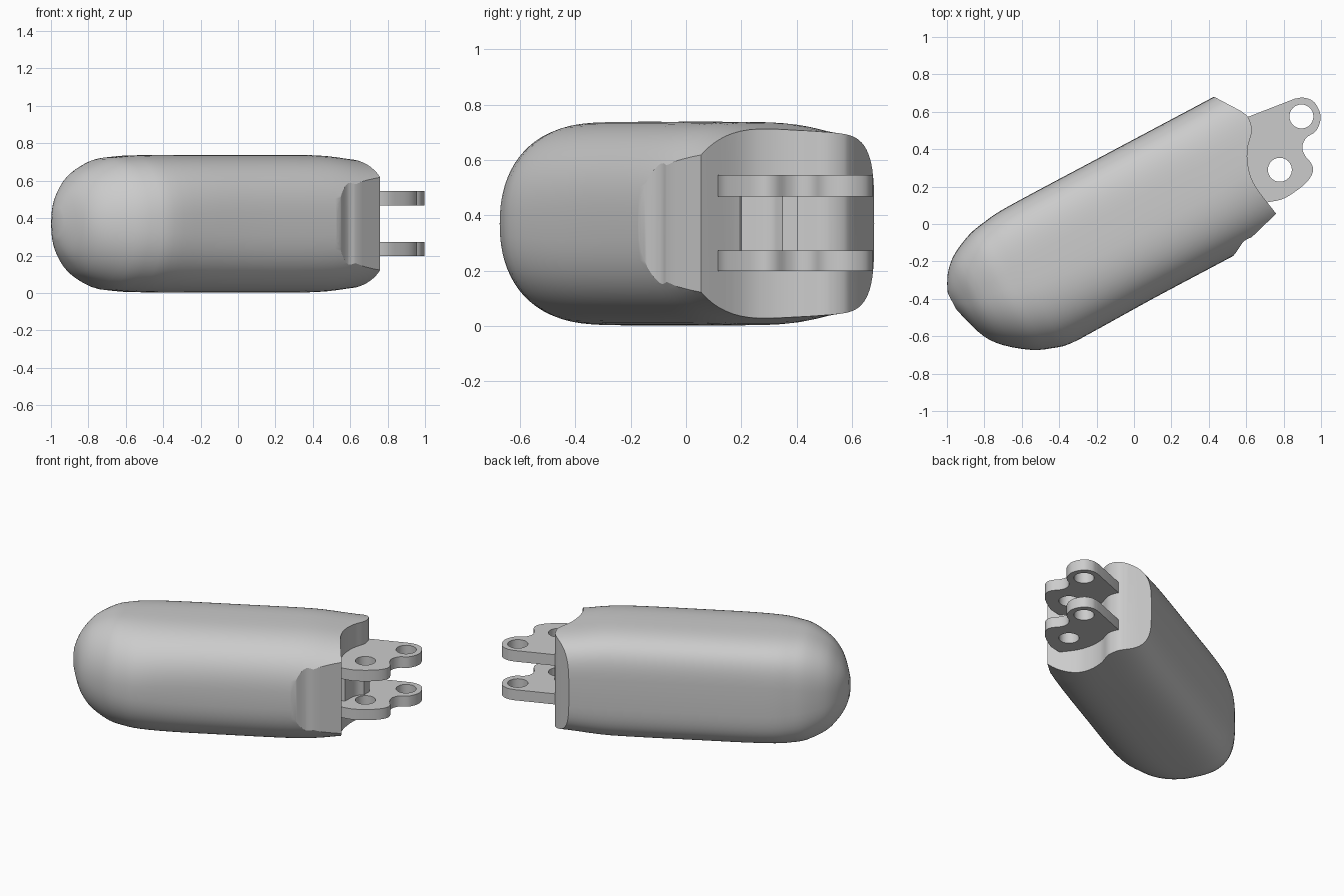
import bpy, bmesh, math
from mathutils import Vector, Matrix

if "Cube" in bpy.data.objects:
    bpy.data.objects.remove(bpy.data.objects["Cube"])

grey = bpy.data.materials.new("plain grey")
grey.use_nodes = True
grey.diffuse_color = (0.6, 0.6, 0.6, 1)
grey.node_tree.nodes["Principled BSDF"].inputs["Base Color"].default_value = (0.6, 0.6, 0.6, 1)

MID = 0.37          # height of the centre line
ANGLE = math.radians(28)


def finish(name, bm):
    bmesh.ops.recalc_face_normals(bm, faces=bm.faces)
    mesh = bpy.data.meshes.new(name)
    bm.to_mesh(mesh)
    bm.free()
    obj = bpy.data.objects.new(name, mesh)
    bpy.context.collection.objects.link(obj)
    mesh.materials.append(grey)
    return obj


def spline(points, steps=5):
    """Smooth open curve through the points."""
    p = [Vector(q) for q in points]
    p = [2 * p[0] - p[1]] + p + [2 * p[-1] - p[-2]]
    out = []
    for a, b, c, d in zip(p, p[1:], p[2:], p[3:]):
        for i in range(steps):
            t = i / steps
            out.append(0.5 * (2 * b + (c - a) * t + (2 * a - 5 * b + 4 * c - d) * t * t
                              + (3 * b - a - 3 * c + d) * t ** 3))
    return out + [p[-2]]


def prism(name, outline, low, high):
    bm = bmesh.new()
    face = bm.faces.new([bm.verts.new((p[0], p[1], low)) for p in outline])
    moved = bmesh.ops.extrude_face_region(bm, geom=[face])["geom"]
    bmesh.ops.translate(bm, vec=(0, 0, high - low),
                        verts=[g for g in moved if isinstance(g, bmesh.types.BMVert)])
    return finish(name, bm)


def cut(obj, cutter):
    cutter.hide_render = True
    mod = obj.modifiers.new("cut", "BOOLEAN")
    mod.object, mod.operation, mod.solver = cutter, "DIFFERENCE", "EXACT"
    bpy.context.view_layer.objects.active = obj
    bpy.ops.object.modifier_apply(modifier=mod.name)


def smooth(obj, degrees):
    bpy.ops.object.select_all(action="DESELECT")
    obj.select_set(True)
    bpy.context.view_layer.objects.active = obj
    bpy.ops.object.shade_smooth_by_angle(angle=math.radians(degrees))


# Rounded body: (distance, right edge, left edge, half height, right and left squareness)
sections = spline([
    (-1.053, 0.04, 0.14, 0.07, 2.0, 2.5), (-1.03, -0.04, 0.19, 0.14, 2.0, 2.6),
    (-0.99, -0.155, 0.25, 0.21, 2.0, 2.7), (-0.92, -0.245, 0.31, 0.285, 2.1, 2.9),
    (-0.80, -0.337, 0.365, 0.345, 2.2, 3.2), (-0.70, -0.38, 0.385, 0.36, 2.3, 3.5),
    (-0.60, -0.405, 0.397, 0.366, 2.4, 3.7), (-0.40, -0.405, 0.40, 0.368, 2.6, 3.8),
    (-0.10, -0.40, 0.40, 0.368, 2.7, 3.8), (0.30, -0.40, 0.40, 0.368, 2.7, 3.8),
    (0.50, -0.40, 0.40, 0.363, 2.6, 3.8), (0.72, -0.40, 0.40, 0.338, 2.4, 3.9),
    (0.95, -0.40, 0.40, 0.325, 2.4, 3.9)], 3)
SIDES = 72
bm = bmesh.new()
rings = []
for u, right, left, half, square_right, square_left in sections:
    ring = []
    for i in range(SIDES):
        a = 2 * math.pi * i / SIDES
        c, s = math.cos(a), math.sin(a)
        power = 2 / (square_left if c > 0 else square_right)
        v = (left + right) / 2 + (left - right) / 2 * math.copysign(abs(c) ** power, c)
        ring.append(bm.verts.new((u, v, MID + half * math.copysign(abs(s) ** power, s))))
    rings.append(ring)
for r, q in zip(rings, rings[1:]):
    for i in range(SIDES):
        j = (i + 1) % SIDES
        bm.faces.new((r[i], r[j], q[j], q[i]))
bm.faces.new(rings[0])
bm.faces.new(rings[-1])
bm.transform(Matrix.Rotation(ANGLE, 4, "Z"))
body = finish("body", bm)

# Wavy end and the scoop beside it
end_curve = spline([(0.57, 0.605), (0.61, 0.57), (0.63, 0.50), (0.607, 0.40),
                    (0.612, 0.30), (0.65, 0.20), (0.76, 0.055)])
scoop = spline([(0.63, -0.07), (0.59, -0.09), (0.56, -0.13), (0.54, -0.16), (0.51, -0.19)], 3)
end_cutter = prism("end_cutter", [(0.40, 0.695)] + end_curve + scoop
                   + [(0.6, -0.5), (1.5, -0.5), (1.5, 1.2), (0.4, 1.2)], -0.3, 1.1)
cut(body, end_cutter)
smooth(body, 30)

# Two hinge plates with pin holes
plate_outline = [(0.55, 0.55), (0.62, 0.577)] + spline(
    [(0.86, 0.67), (0.91, 0.675), (0.965, 0.65), (0.998, 0.575), (0.975, 0.50), (0.92, 0.46),
     (0.90, 0.41), (0.915, 0.365), (0.95, 0.32), (0.955, 0.275), (0.92, 0.22), (0.85, 0.165),
     (0.79, 0.132), (0.71, 0.115)]) + [(0.60, 0.12)]
pins = [(0.895, 0.575), (0.78, 0.29)]
cutters = [end_cutter]
for x, y in pins:
    circle = [(x + 0.064 * math.cos(k * math.pi / 20), y + 0.064 * math.sin(k * math.pi / 20))
              for k in range(40)]
    cutters.append(prism("pin_hole_cutter", circle, 0, 0.8))
for name, low, high in (("lower_hinge_plate", 0.198, 0.272), ("upper_hinge_plate", 0.468, 0.545)):
    plate = prism(name, plate_outline, low, high)
    for hole in cutters[1:]:
        cut(plate, hole)
    smooth(plate, 30)

# Web between the plates, hollowed around the nearest pin
web = prism("hinge_web", [(0.55, 0.195), (0.66, 0.195)]
            + spline([(0.685, 0.20), (0.688, 0.27), (0.70, 0.315), (0.73, 0.348)])
            + [(0.73, 0.405), (0.55, 0.405)], 0.265, 0.475)
smooth(web, 30)

for cutter in cutters:
    bpy.data.objects.remove(cutter)
